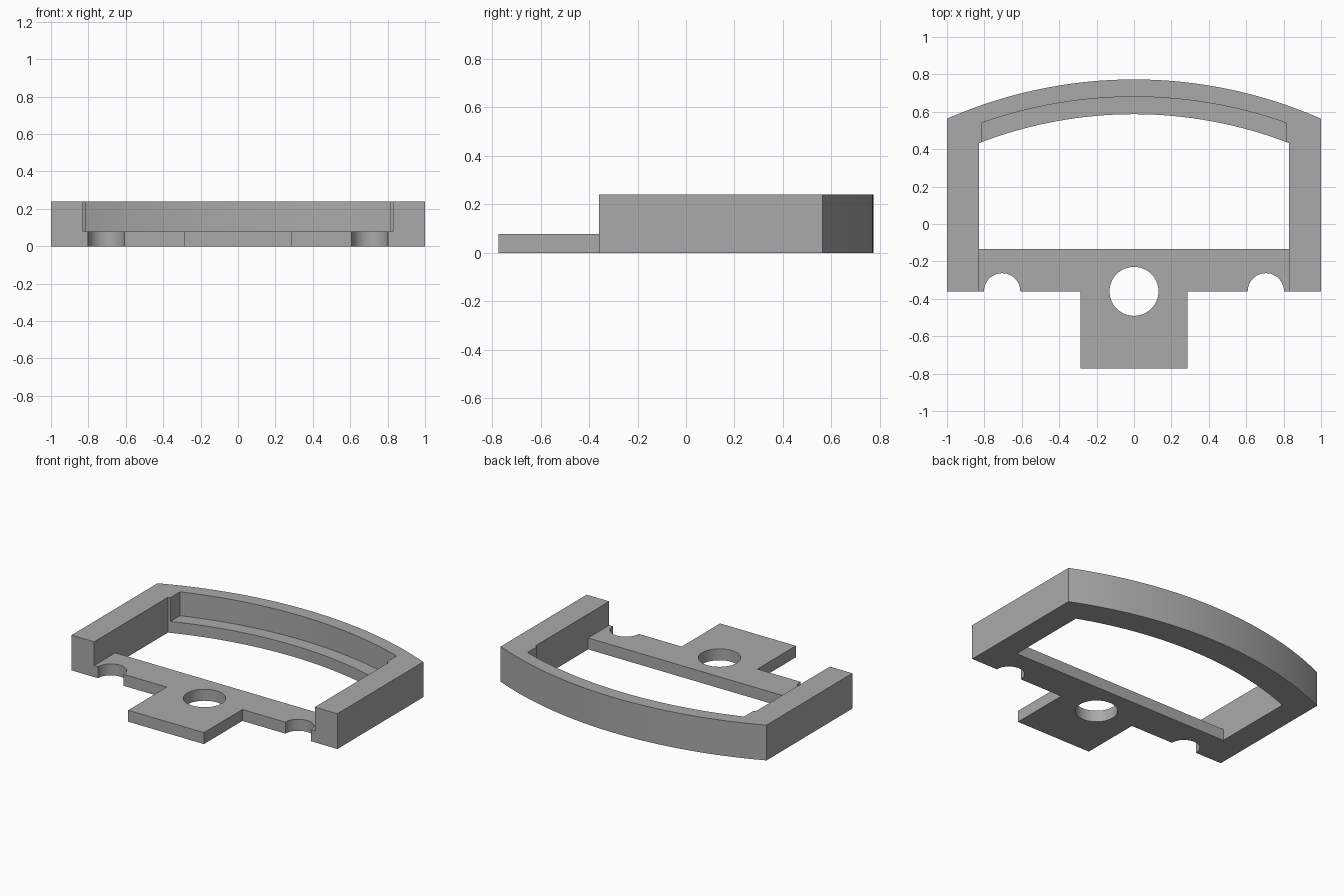
import bpy, bmesh, math

cube = bpy.data.objects.get("Cube")
if cube:
    bpy.data.objects.remove(cube, do_unlink=True)

HEIGHT, FLOOR = 0.24, 0.078   # full frame height, thin plate height
FRONT, TAB_FRONT = -0.36, -0.773

grey = bpy.data.materials.new("plain grey")
grey.use_nodes = True
colour = (0.4, 0.4, 0.4, 1)
grey.diffuse_color = colour
grey.node_tree.nodes["Principled BSDF"].inputs["Base Color"].default_value = colour


def arc(half, edge_y, mid_y, steps=32):
    """Shallow bow from +half to -half, highest in the middle."""
    sag = mid_y - edge_y
    r = (half * half + sag * sag) / (2 * sag)
    a = math.asin(half / r)
    angles = [a - 2 * a * i / steps for i in range(steps + 1)]
    return [(r * math.sin(t), mid_y - r + r * math.cos(t)) for t in angles]


def circle(x, y, r, steps=48):
    return [(x + r * math.cos(i * math.tau / steps), y + r * math.sin(i * math.tau / steps))
            for i in range(steps)]


def prism(name, outline, z0, z1):
    """Extrude a closed outline between two heights."""
    bm = bmesh.new()
    face = bm.faces.new([bm.verts.new((x, y, z0)) for x, y in outline])
    top = bmesh.ops.extrude_face_region(bm, geom=[face])["geom"]
    bmesh.ops.translate(bm, vec=(0, 0, z1 - z0),
                        verts=[v for v in top if isinstance(v, bmesh.types.BMVert)])
    bmesh.ops.recalc_face_normals(bm, faces=bm.faces)
    mesh = bpy.data.meshes.new(name)
    bm.to_mesh(mesh)
    bm.free()
    mesh.materials.append(grey)
    obj = bpy.data.objects.new(name, mesh)
    bpy.context.collection.objects.link(obj)
    return obj


# Bow-backed block with a square tab at the front
tab = 0.285
frame = prism("bowed_frame", arc(1, 0.563, 0.773) + [
    (-1, FRONT), (-tab, FRONT), (-tab, TAB_FRONT),
    (tab, TAB_FRONT), (tab, FRONT), (1, FRONT)], 0, HEIGHT)

# Pocket above the thin plate and rear ledge, through opening, round holes
inner = 0.83
pocket = [(-inner, 0.432), (-inner, -1), (inner, -1), (inner, 0.432), (0.815, 0.438)]
cutters = [
    prism("pocket_cutter", arc(0.815, 0.54, 0.68) + [(-0.815, 0.438)] + pocket, FLOOR, 0.4),
    prism("opening_cutter", arc(inner, 0.432, 0.587) + [(-inner, -0.133), (inner, -0.133)], -0.1, 0.4),
    prism("centre_hole_cutter", circle(0, FRONT, 0.131), -0.1, 0.4),
]
for side in (-1, 1):
    cutters.append(prism("notch_cutter", circle(side * 0.705, FRONT, 0.097), -0.1, FLOOR + 0.05))

bpy.ops.object.select_all(action="DESELECT")
bpy.context.view_layer.objects.active = frame
frame.select_set(True)
for cutter in cutters:
    cutter.hide_render = True
    mod = frame.modifiers.new("cut", "BOOLEAN")
    mod.operation = "DIFFERENCE"
    mod.solver = "EXACT"
    mod.object = cutter
    bpy.ops.object.modifier_apply(modifier=mod.name)
    bpy.data.objects.remove(cutter, do_unlink=True)

# Smooth curved walls, crisp corners
bpy.ops.object.shade_smooth_by_angle(angle=math.radians(30))
